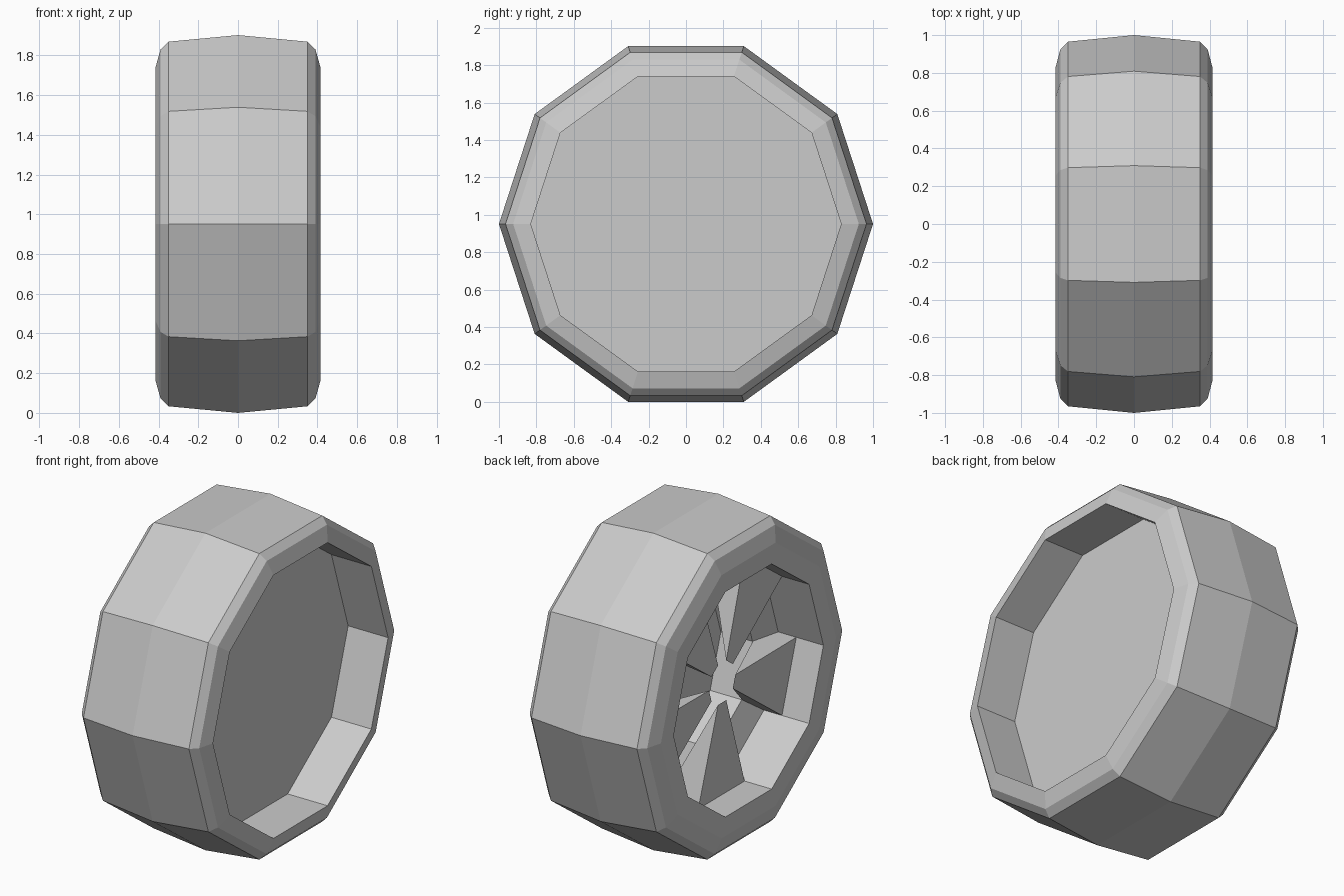
import bpy
import bmesh
from math import radians, sin, cos

SIDES = 10
HUB_Z = sin(radians(72))  # the wheel rests on one flat facet

cube = bpy.data.objects.get("Cube")
if cube:
    bpy.data.objects.remove(cube, do_unlink=True)

grey = bpy.data.materials.new("plain grey")
grey.use_nodes = True
grey.diffuse_color = (0.6, 0.6, 0.6, 1)
grey.node_tree.nodes["Principled BSDF"].inputs["Base Color"].default_value = grey.diffuse_color


def polar(x, r, degrees):
    a = radians(degrees)
    return x, r * cos(a), r * sin(a)


def finish(name, bm):
    bmesh.ops.recalc_face_normals(bm, faces=bm.faces)
    mesh = bpy.data.meshes.new(name)
    bm.to_mesh(mesh)
    bm.free()
    mesh.materials.append(grey)
    obj = bpy.data.objects.new(name, mesh)
    obj.location.z = HUB_Z
    bpy.context.collection.objects.link(obj)
    return obj


def lathe(name, profile):
    """Turn an (x, radius) profile about the axle and cap both ends."""
    bm = bmesh.new()
    rings = [[bm.verts.new(polar(x, r, 360 * i / SIDES)) for i in range(SIDES)]
             for x, r in profile]
    for a, b in zip(rings, rings[1:]):
        for i in range(SIDES):
            j = (i + 1) % SIDES
            bm.faces.new((a[i], a[j], b[j], b[i]))
    bm.faces.new(rings[0])
    bm.faces.new(rings[-1])
    return finish(name, bm)


# Tyre and dished rim: from the plain recess, over the tread, into the spoked pocket
half_tread = [(0.35, 0.965), (0.39, 0.924), (0.415, 0.83)]
tyre = ([(0.15, 0.83)]
        + half_tread[::-1] + [(0, 1)] + [(-x, r) for x, r in half_tread]
        + [(-0.415, 0.71), (-0.115, 0.71), (-0.07, 0.53), (0.14, 0.53)])
lathe("tyre_and_rim", tyre)


# Tapered spokes: flat fronts, deep at the rim and pointed at the hub
spoke_side = [(-0.235, 0.72), (-0.24, 0.125), (-0.07, 0.535), (-0.11, 0.72)]
for k in range(5):
    bm = bmesh.new()
    centre = -90 + 72 * k
    left, right = [[bm.verts.new(polar(x, r, centre + s)) for x, r in spoke_side]
                   for s in (-18, 18)]
    bm.faces.new(left)
    bm.faces.new(right[::-1])
    for i in range(4):
        j = (i + 1) % 4
        bm.faces.new((left[i], right[i], right[j], left[j]))
    finish(f"spoke_{k + 1}", bm)
